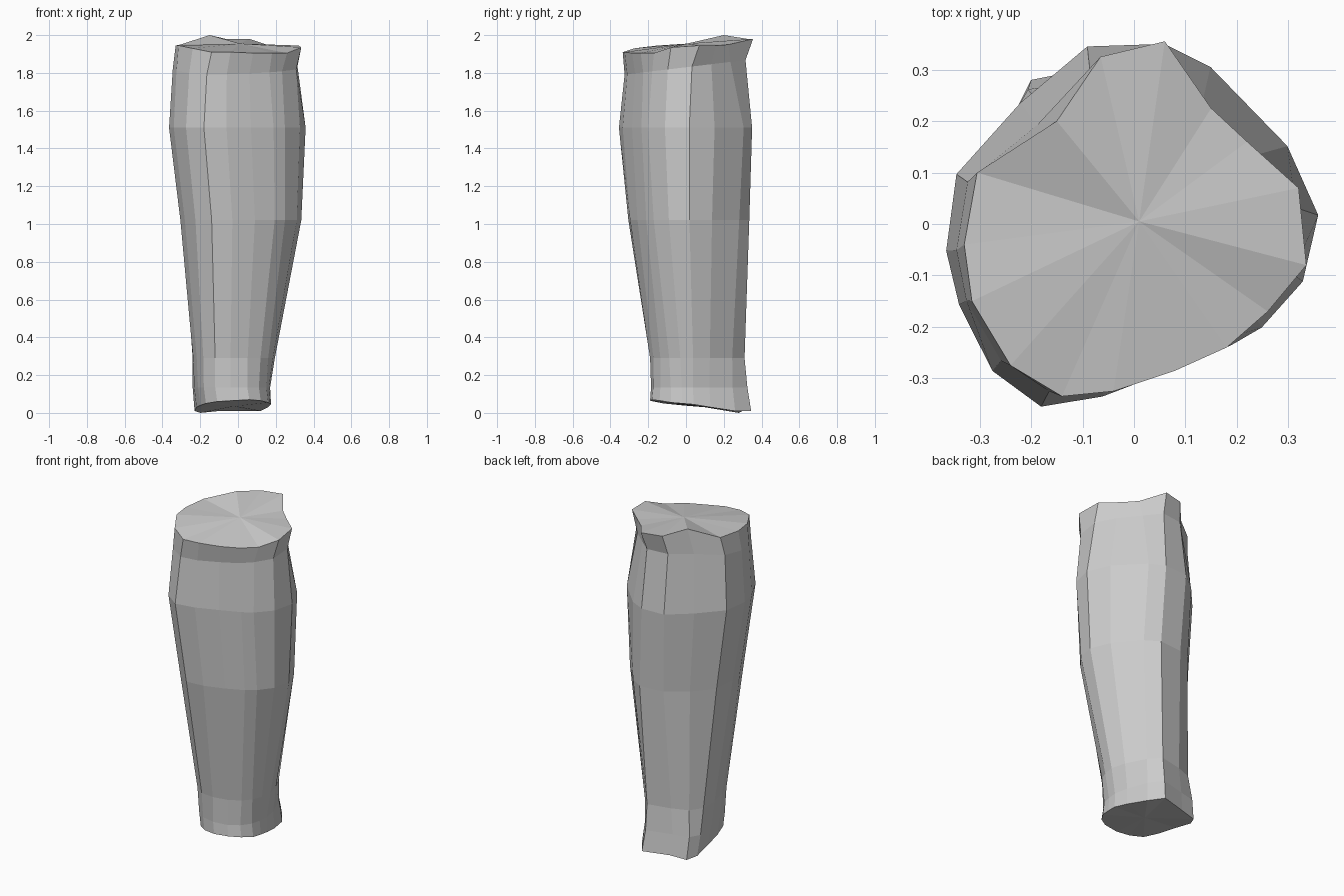
import bpy
import bmesh

# Key cross-sections, clockwise from the right side seen from above
TOP = [(.335, -.08, 1.935), (.26, -.17, 1.905), (.18, -.24, 1.905), (.08, -.285, 1.905),
       (-.04, -.325, 1.91), (-.14, -.335, 1.91), (-.24, -.275, 1.93), (-.315, -.15, 1.945),
       (-.33, -.04, 1.945), (-.305, .10, 1.95), (-.15, .20, 2.0), (-.065, .325, 1.98),
       (.06, .355, 1.98), (.15, .225, 1.95), (.22, .16, 1.945), (.32, .07, 1.945)]
CALF = [(.33, -.11), (.25, -.20), (.19, -.235), (.07, -.285), (-.06, -.335), (-.18, -.355),
        (-.275, -.285), (-.34, -.155), (-.365, -.05), (-.345, .10), (-.22, .24), (-.09, .35),
        (.06, .355), (.15, .31), (.30, .155), (.36, .02)]
HEM = [(.17, -.02, .05), (.16, -.08, .055), (.12, -.14, .065), (.06, -.18, .07),
       (-.03, -.19, .065), (-.11, -.17, .06), (-.17, -.12, .05), (-.20, -.02, .04),
       (-.22, .10, .03), (-.23, .22, .01), (-.20, .28, 0), (-.10, .30, .01),
       (.06, .345, .01), (.12, .26, .01), (.16, .13, .03), (.175, .04, .045)]


def blend(a, b, t, bounds, z, tilt=0):
    """Mix two sections, then fit the result to x/y bounds at a tilted height."""
    pts = [[p[k] * (1 - t) + q[k] * t for k in (0, 1)] for p, q in zip(a, b)]
    for k in (0, 1):
        lo, hi = min(p[k] for p in pts), max(p[k] for p in pts)
        new_lo, new_hi = bounds[2 * k:2 * k + 2]
        for p in pts:
            p[k] = new_lo + (p[k] - lo) * (new_hi - new_lo) / (hi - lo)
    return [(x, y, z + tilt * y) for x, y in pts]


rings = [
    HEM,
    blend(HEM, CALF, .05, (-.24, .17, -.185, .325), .135),
    blend(HEM, CALF, .25, (-.24, .195, -.19, .31), .29),
    blend(HEM, CALF, .75, (-.305, .335, -.305, .335), 1.02),
    blend(CALF, CALF, 0, (-.365, .358, -.355, .35), 1.51),
    blend(CALF, TOP, .5, (-.345, .315, -.325, .315), 1.83, .12),
    TOP,
]

# Lower leg: lofted rings with fan caps
bm = bmesh.new()
loops = [[bm.verts.new(p) for p in ring] for ring in rings]
n = len(TOP)
for low, high in zip(loops, loops[1:]):
    for i in range(n):
        j = (i + 1) % n
        bm.faces.new((low[i], low[j], high[j], high[i]))
for loop, centre in ((loops[0], (-.02, .07, .035)), (loops[-1], (.01, .005, 1.955))):
    c = bm.verts.new(centre)
    for i in range(n):
        bm.faces.new((loop[i], loop[(i + 1) % n], c))
bmesh.ops.recalc_face_normals(bm, faces=bm.faces)

mesh = bpy.data.meshes.new("lower_leg")
bm.to_mesh(mesh)
bm.free()
bpy.context.collection.objects.link(bpy.data.objects.new("lower_leg", mesh))
